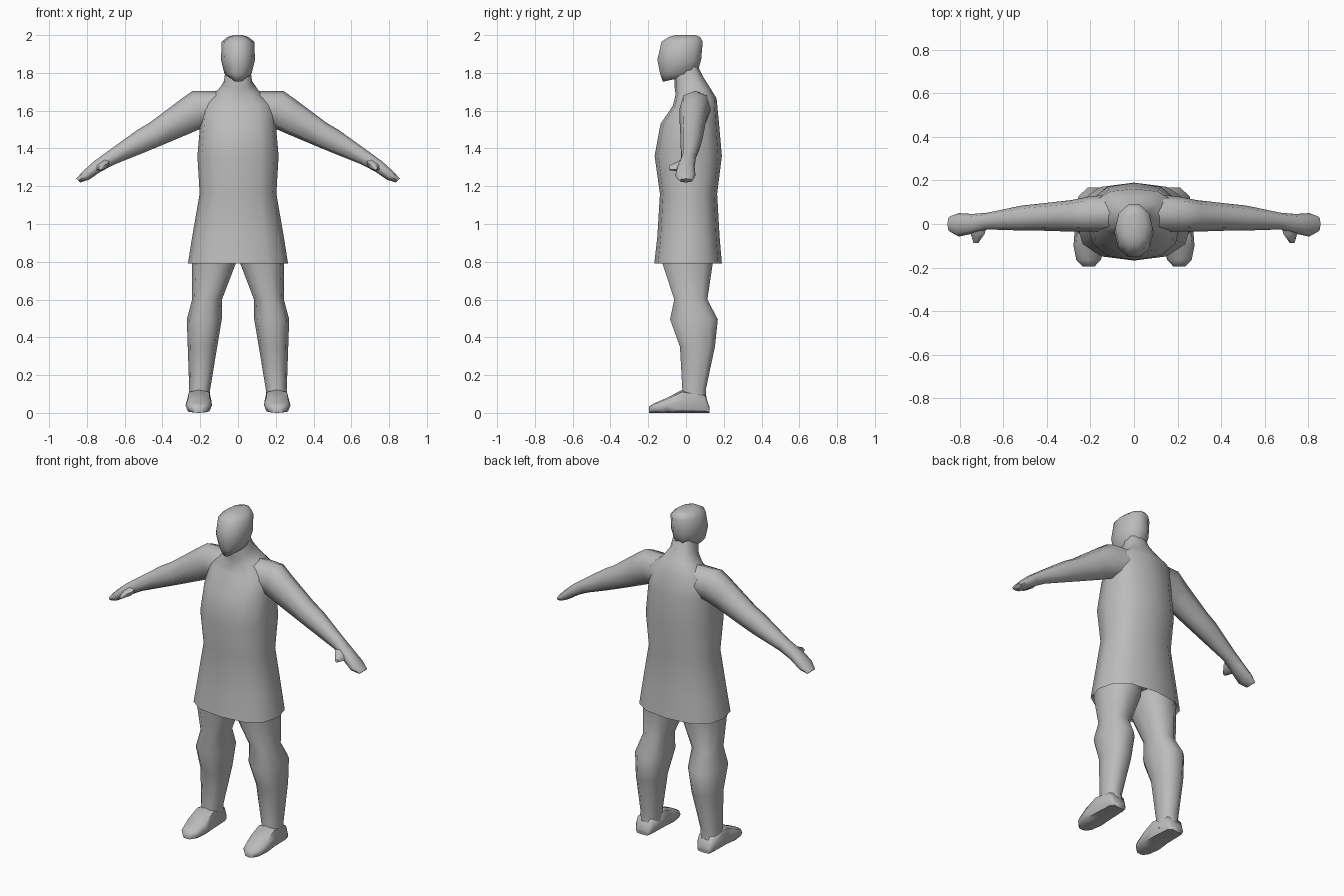
import bpy, bmesh, math
from mathutils import Vector

grey = bpy.data.materials.new("body_grey")
grey.diffuse_color = (0.5, 0.5, 0.5, 1)


def superellipse(n, power):
    """Unit outline with n points; a power below 1 squares it off."""
    pts = []
    for i in range(n):
        a = 2 * math.pi * i / n
        c, s = math.cos(a), math.sin(a)
        pts.append((math.copysign(abs(c) ** power, c), math.copysign(abs(s) ** power, s)))
    return pts


def loft(name, rings, n=10, power=0.85, mirror=False, angle=60):
    """Skin closed rings given as (centre, half axis u, half axis v)."""
    bm = bmesh.new()
    outline = superellipse(n, power)
    loops = []
    for c, u, v in rings:
        c, u, v = Vector(c), Vector(u), Vector(v)
        loops.append([bm.verts.new(c + u * a + v * b) for a, b in outline])
    for lo, hi in zip(loops, loops[1:]):
        for i in range(n):
            j = (i + 1) % n
            bm.faces.new((lo[i], lo[j], hi[j], hi[i]))
    bm.faces.new(loops[0][::-1])
    bm.faces.new(loops[-1])
    if mirror:
        geo = bmesh.ops.duplicate(bm, geom=bm.verts[:] + bm.edges[:] + bm.faces[:])["geom"]
        for v in geo:
            if isinstance(v, bmesh.types.BMVert):
                v.co.x *= -1
    bmesh.ops.recalc_face_normals(bm, faces=bm.faces)
    me = bpy.data.meshes.new(name)
    bm.to_mesh(me)
    bm.free()
    me.materials.append(grey)
    ob = bpy.data.objects.new(name, me)
    bpy.context.collection.objects.link(ob)
    bpy.ops.object.select_all(action='DESELECT')
    ob.select_set(True)
    bpy.context.view_layer.objects.active = ob
    bpy.ops.object.shade_smooth_by_angle(angle=math.radians(angle))
    return ob


def level(z, x0, x1, y0, y1, tilt=0):
    """Horizontal ring from its extents; tilt raises the back edge."""
    return (((x0 + x1) / 2, (y0 + y1) / 2, z), ((x1 - x0) / 2, 0, 0), (0, (y1 - y0) / 2, tilt))


def limb(top, bottom, y0, y1):
    """Upright ring across an arm, from its top and bottom (x, z) points."""
    (tx, tz), (bx, bz) = top, bottom
    return (((tx + bx) / 2, (y0 + y1) / 2, (tz + bz) / 2),
            (0, (y1 - y0) / 2, 0), ((tx - bx) / 2, 0, (tz - bz) / 2))


# tunic with a hollow hem, rising to the neck
loft("tunic_torso", [
    level(0.86, -0.22, 0.22, -0.13, 0.155),
    level(0.79, -0.265, 0.265, -0.168, 0.19),
    level(0.93, -0.243, 0.243, -0.152, 0.178),
    level(1.16, -0.203, 0.203, -0.138, 0.165),
    level(1.36, -0.215, 0.215, -0.166, 0.19),
    level(1.53, -0.2, 0.2, -0.135, 0.175),
    level(1.645, -0.19, 0.19, -0.07, 0.162, 0.02),
    level(1.705, -0.11, 0.11, -0.055, 0.125, 0.02),
    level(1.75, -0.075, 0.075, -0.06, 0.09, 0.03),
    level(1.83, -0.065, 0.065, -0.06, 0.065),
], n=12, power=0.8)

# head
loft("head", [
    level(1.765, -0.03, 0.03, -0.125, -0.01, 0.012),
    level(1.795, -0.072, 0.072, -0.142, 0.064),
    level(1.87, -0.09, 0.09, -0.157, 0.086),
    level(1.965, -0.086, 0.086, -0.135, 0.094),
    level(1.99, -0.055, 0.055, -0.095, 0.08),
    level(2.0, -0.02, 0.02, -0.06, 0.05),
], n=10, power=0.95, angle=75)

# arms with hands
loft("arms", [
    limb((0.06, 1.705), (0.08, 1.52), -0.035, 0.14),
    limb((0.24, 1.705), (0.185, 1.51), -0.035, 0.125),
    limb((0.31, 1.655), (0.265, 1.475), -0.035, 0.11),
    limb((0.47, 1.535), (0.42, 1.41), -0.03, 0.092),
    limb((0.53, 1.5), (0.50, 1.377), -0.03, 0.085),
    limb((0.69, 1.385), (0.655, 1.315), -0.025, 0.052),
    limb((0.765, 1.33), (0.725, 1.278), -0.045, 0.046),
    limb((0.82, 1.28), (0.79, 1.234), -0.058, 0.05),
    limb((0.857, 1.24), (0.835, 1.22), -0.035, 0.035),
], n=8, mirror=True)

# thumbs
loft("thumbs", [
    ((0.715, 0.0, 1.325), (0.04, 0, -0.022), (0.012, 0, 0.022)),
    ((0.718, -0.045, 1.305), (0.032, 0, -0.018), (0.01, 0, 0.018)),
    ((0.727, -0.088, 1.298), (0.01, 0, -0.008), (0.006, 0, 0.01)),
], n=6, mirror=True)

# legs
loft("legs", [
    level(0.9, 0.0, 0.235, -0.12, 0.145),
    level(0.79, 0.012, 0.243, -0.13, 0.147),
    level(0.6, 0.085, 0.243, -0.066, 0.117),
    level(0.495, 0.086, 0.271, -0.09, 0.174),
    level(0.35, 0.11, 0.266, -0.036, 0.157),
    level(0.12, 0.148, 0.258, -0.022, 0.107),
    level(0.04, 0.145, 0.262, -0.03, 0.115),
], n=10, mirror=True)

# feet, heel to toe
feet = []
for y, x0, x1, h in [(0.125, 0.165, 0.25, 0.03), (0.1, 0.148, 0.266, 0.1),
                     (-0.02, 0.14, 0.272, 0.122), (-0.1, 0.138, 0.278, 0.08),
                     (-0.165, 0.152, 0.265, 0.052), (-0.196, 0.182, 0.236, 0.034)]:
    feet.append((((x0 + x1) / 2, y, h / 2), ((x1 - x0) / 2, 0, 0), (0, 0, h / 2)))
loft("feet", feet, n=8, power=0.6, mirror=True)
